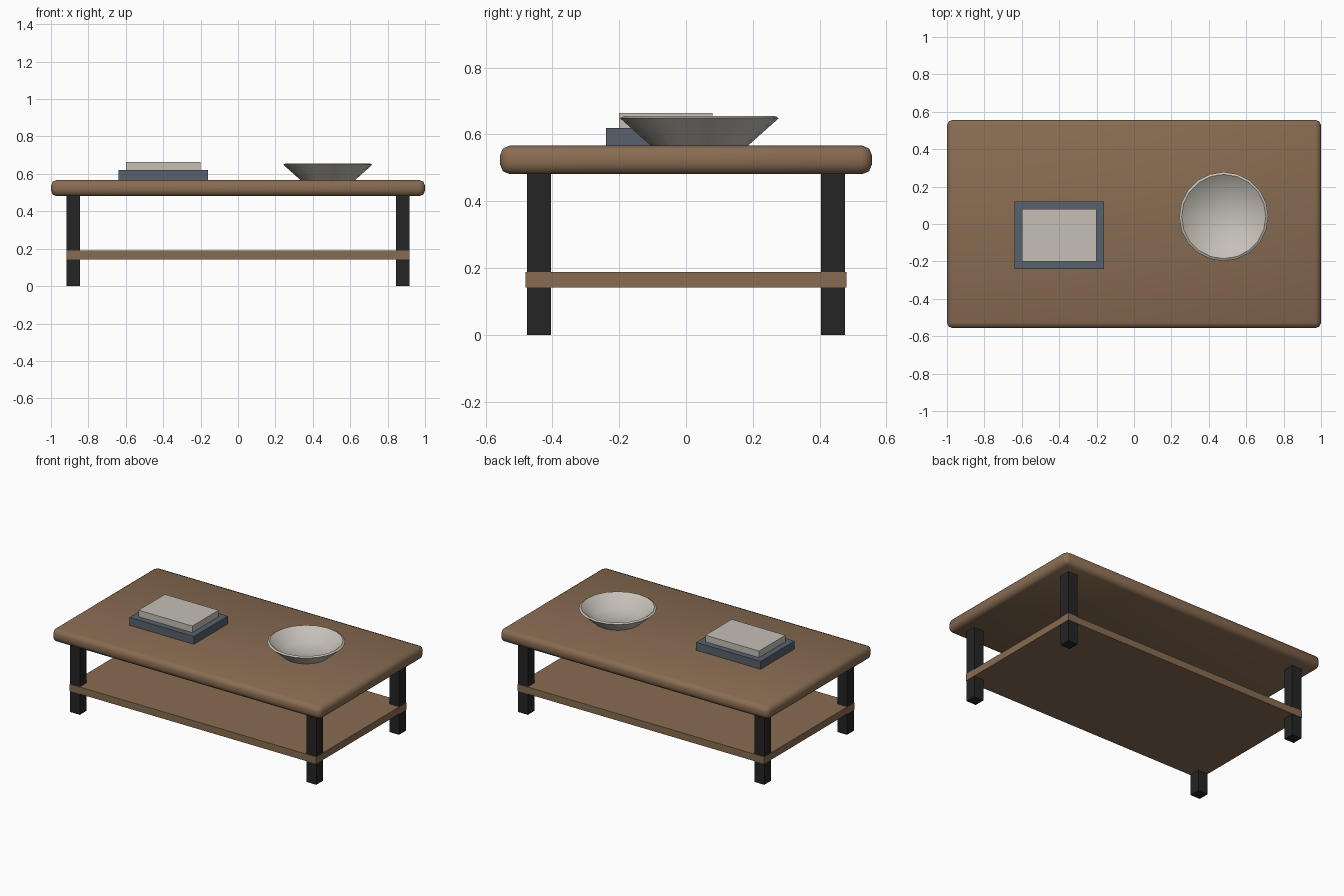
import bpy, bmesh, math
from mathutils import Matrix

if "Cube" in bpy.data.objects:
    bpy.data.objects.remove(bpy.data.objects["Cube"])


def material(name, rgb):
    m = bpy.data.materials.new(name)
    m.diffuse_color = (*rgb, 1.0)
    m.use_nodes = True
    m.node_tree.nodes["Principled BSDF"].inputs["Base Color"].default_value = m.diffuse_color
    return m


wood = material("brown wood", (0.25, 0.15, 0.085))
metal = material("black metal", (0.018, 0.018, 0.018))
slate = material("slate blue", (0.10, 0.12, 0.15))
cream = material("cream", (0.56, 0.53, 0.47))


def finish(name, bm, mat):
    bmesh.ops.recalc_face_normals(bm, faces=bm.faces)
    me = bpy.data.meshes.new(name)
    bm.to_mesh(me)
    bm.free()
    ob = bpy.data.objects.new(name, me)
    me.materials.append(mat)
    bpy.context.collection.objects.link(ob)
    return ob


def box(name, x0, x1, y0, y1, z0, z1, mat, bevel=0.0):
    bm = bmesh.new()
    bmesh.ops.create_cube(bm, size=1)
    bmesh.ops.scale(bm, vec=(x1 - x0, y1 - y0, z1 - z0), verts=bm.verts)
    bmesh.ops.translate(bm, vec=((x0 + x1) / 2, (y0 + y1) / 2, (z0 + z1) / 2), verts=bm.verts)
    if bevel:
        bmesh.ops.bevel(bm, geom=bm.edges[:], offset=bevel, segments=2,
                        profile=0.5, affect='EDGES')
        for f in bm.faces:
            f.smooth = True
    return finish(name, bm, mat)


# Rounded table top
box("table_top", -1, 1, -0.557, 0.557, 0.481, 0.567, wood, bevel=0.03)

# Lower shelf
box("lower_shelf", -0.918, 0.918, -0.48, 0.48, 0.142, 0.189, wood)

# Four square legs
for sx, side in ((-1, "left"), (1, "right")):
    for sy, end in ((-1, "front"), (1, "back")):
        cx, cy = sx * 0.88, sy * 0.44
        box(f"{end}_{side}_leg", cx - 0.036, cx + 0.036, cy - 0.036, cy + 0.036,
            0, 0.49, metal)

# Stack of two books
box("lower_book", -0.64, -0.16, -0.24, 0.12, 0.562, 0.62, slate)
box("upper_book", -0.60, -0.20, -0.20, 0.08, 0.62, 0.664, cream)

# Bowl: closed profile turned around its axis
profile = [(0, 0.566), (0.145, 0.566), (0.238, 0.649), (0.225, 0.656),
           (0.135, 0.590), (0, 0.580)]
sides = 20
bm = bmesh.new()
pts = [bm.verts.new((r, 0, z)) for r, z in profile]
edges = [bm.edges.new(p) for p in zip(pts, pts[1:])]
bmesh.ops.spin(bm, geom=pts + edges, cent=(0, 0, 0), axis=(0, 0, 1),
               angle=2 * math.pi, steps=sides, use_merge=True)
bmesh.ops.remove_doubles(bm, verts=bm.verts, dist=1e-5)
bmesh.ops.transform(bm, matrix=Matrix.Translation((0.48, 0.04, 0)), verts=bm.verts)
bowl = finish("bowl", bm, cream)
bpy.context.view_layer.objects.active = bowl
bowl.select_set(True)
bpy.ops.object.shade_smooth_by_angle(angle=math.radians(40))
